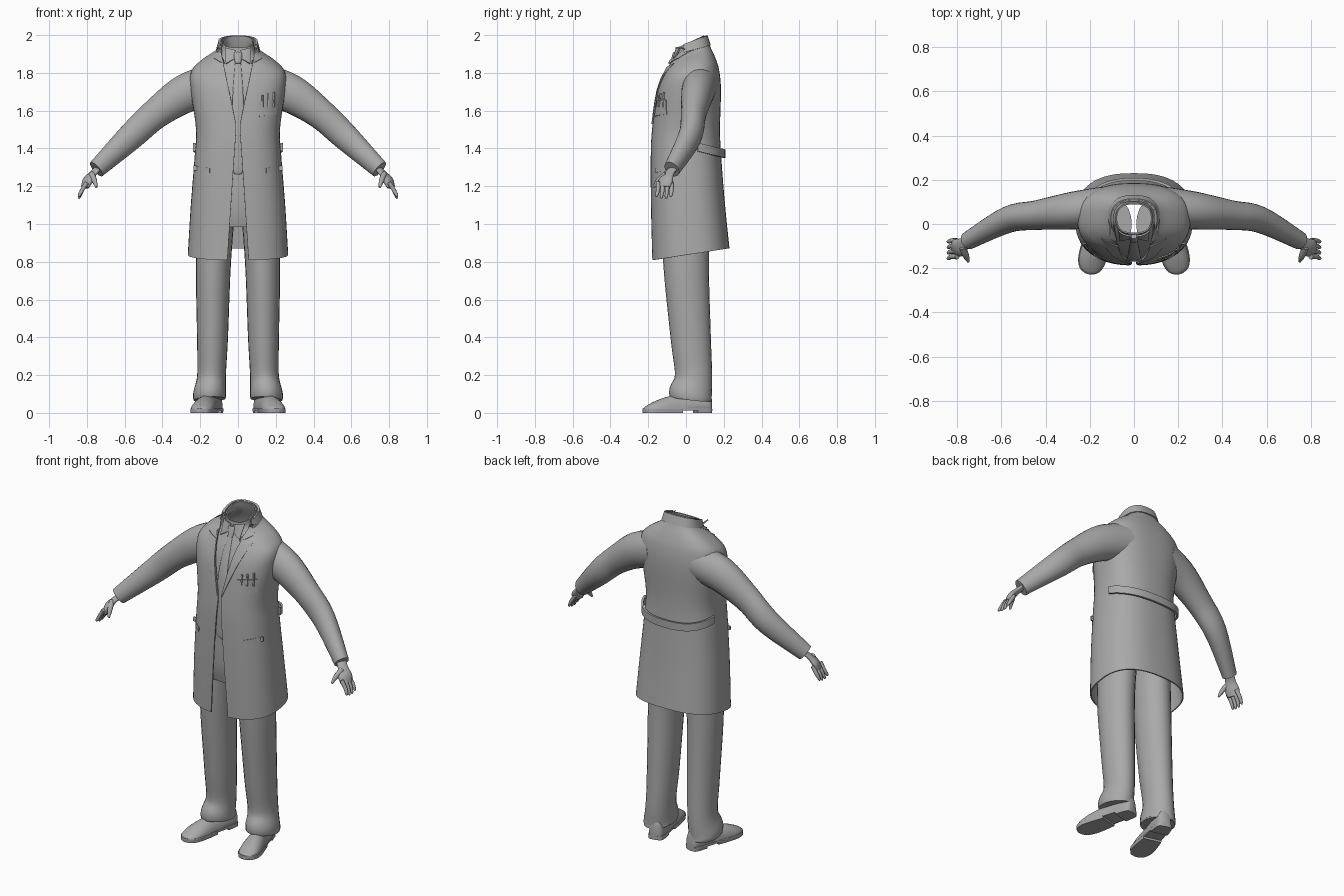
import bpy, bmesh, math
from mathutils import Vector
from mathutils.bvhtree import BVHTree

cube = bpy.data.objects.get("Cube")
if cube:
    bpy.data.objects.remove(cube)

grey = bpy.data.materials.new("plain grey")
grey.use_nodes = True
tone = (0.4, 0.4, 0.4, 1)
grey.diffuse_color = tone
grey.node_tree.nodes["Principled BSDF"].inputs["Base Color"].default_value = tone

UP = Vector((0, 0, 1))
BACK = Vector((0, 1, 0))


def dense(rows, steps=5):
    """Smooth interpolation through the control rows."""
    out = []
    last = len(rows) - 1
    for i in range(last):
        before, start, end, after = (rows[max(i - 1, 0)], rows[i], rows[i + 1], rows[min(i + 2, last)])
        for s in range(steps):
            t = s / steps
            out.append([b + t / 2 * (c - a + t * (2 * a - 5 * b + 4 * c - d + t * (3 * (b - c) + d - a)))
                        for a, b, c, d in zip(before, start, end, after)])
    return out + [list(rows[-1])]


def skin(name, rings, closed=False, mirror=True, thick=0):
    """Skin equal-length rings with quads; closed rings are capped."""
    bm = bmesh.new()
    loops = [[bm.verts.new(point) for point in ring] for ring in rings]
    count = len(loops[0])
    for low, high in zip(loops, loops[1:]):
        for j in range(count if closed else count - 1):
            k = (j + 1) % count
            bm.faces.new((low[j], low[k], high[k], high[j]))
    if closed:
        bm.faces.new(loops[0])
        bm.faces.new(loops[-1])
        bmesh.ops.recalc_face_normals(bm, faces=bm.faces)
    for face in bm.faces:
        face.smooth = True
    mesh = bpy.data.meshes.new(name)
    bm.to_mesh(mesh)
    bm.free()
    mesh.materials.append(grey)
    part = bpy.data.objects.new(name, mesh)
    bpy.context.collection.objects.link(part)
    if mirror:
        part.modifiers.new("mirror", 'MIRROR')
    if thick:
        part.modifiers.new("thickness", 'SOLIDIFY').thickness = thick
    part.modifiers.new("crisp edges", 'EDGE_SPLIT').split_angle = math.radians(45)
    return part


def body_tilt(z):
    """How much higher the back of a garment sits than its front."""
    return (z - 1.4) ** 2 / 5


def coat_gap(z):
    """Half width of the coat opening: flared hem, closed waist, open neck."""
    return .01 + max(.07 * (1.5 - z), .2 * (z - 1.53))


def no_gap(z):
    return 0


def shell(name, rows, gap=no_gap, tilt=body_tilt, start=0, thick=.007, count=28):
    """Mirrored garment layer; rows are height, half width, centre y, half depth."""
    rings = []
    for z, width, y, depth in dense(rows):
        first = max(start, math.asin(min(1, gap(z) / width) ** 1.25))
        ring = []
        for j in range(count + 1):
            angle = first + (math.pi - first) * j / count
            side = max(0, math.sin(angle)) ** .8 if j < count else 0
            back = -math.copysign(abs(math.cos(angle)) ** .8, math.cos(angle))
            ring.append(Vector((width * side, y + depth * back, z + tilt(z) * back / 2)))
        rings.append(ring)
    return skin(name, rings, thick=thick)


def tube(name, points, aspect=1, ref=UP, count=24, mirror=True, reshape=Vector):
    """Oval tube along points of x, y, z, radius; aspect stretches it upright."""
    path = dense(points)
    rings = []
    for i, (x, y, z, radius) in enumerate(path):
        ahead, behind = path[min(i + 1, len(path) - 1)], path[max(i - 1, 0)]
        along = Vector(ahead[:3]) - Vector(behind[:3])
        side = along.cross(ref).normalized()
        upright = side.cross(along).normalized() * aspect
        turns = [math.tau * j / count for j in range(count)]
        rings.append([reshape(Vector((x, y, z)) + radius * (side * math.cos(a) + upright * math.sin(a)))
                      for a in turns])
    return skin(name, rings, closed=True, mirror=mirror)


def surface(part):
    bpy.context.view_layer.update()
    return BVHTree.FromObject(part, bpy.context.evaluated_depsgraph_get())


def front(tree, x, z):
    """Front y of a garment at the given place."""
    hit = tree.ray_cast(Vector((x, -1, z)), BACK)[0]
    if hit is None or hit.y > .06:
        hit = tree.find_nearest(Vector((x, -.1, z)))[0]
    return hit.y


def plate(name, tree, rows, mirror=True, lift=.006, count=5):
    """Thin panel laid on a garment; each row runs from x, z to x, z."""
    rings = []
    for inner, outer in rows:
        places = [Vector(inner).lerp(Vector(outer), j / count) for j in range(count + 1)]
        rings.append([Vector((x, front(tree, x, z) - lift, z)) for x, z in places])
    return skin(name, rings, mirror=mirror, thick=.008)


# Long coat, open at the front
coat_rows = [(.84, .266, .025, .205), (1.1, .25, .01, .196), (1.35, .23, 0, .187),
             (1.5, .222, 0, .18), (1.7, .25, .015, .17), (1.8, .25, .025, .15),
             (1.86, .2, .03, .125), (1.92, .11, .03, .095), (1.966, .098, .025, .083)]
coat = surface(shell("coat", coat_rows, gap=coat_gap))

# Lapels with a notch, and the folded collar
lapel = []
collar = []
for t in (0, .2, .4, .6, .8, 1):
    z = 1.53 + .3 * t
    lapel.append(((coat_gap(z) + .003, z), (.017 + .13 * t, z + .02 * t)))
    z = 1.85 + .05 * t
    collar.append(((coat_gap(z) + .003, z), (.13 - .02 * t, z + .03)))
plate("lapel", coat, lapel)
plate("collar_front", coat, collar)
shell("collar_back", [(z, width + .006, y, depth + .006) for z, width, y, depth in coat_rows[-2:]], start=1.2)

# Pockets, and the pens in the breast pocket
plate("breast_pocket", coat, [((.107, z), (.206, z + .01)) for z in (1.57, 1.65)], mirror=False)
plate("hip_pocket_flap", coat, [((.15, z), (.235, z + .015)) for z in (1.27, 1.295)], lift=.004)
for x in (.13, .16, .19):
    y = front(coat, x, 1.64) - .006
    tube("pen", [(x, y, 1.62, .005), (x, y + .006, 1.65 + x / 4, .005)], ref=BACK, count=8, mirror=False)

# Sagging half belt across the back
shell("back_belt", [(z, .243, 0, .208) for z in (1.4, 1.445)], tilt=lambda z: -.1, start=1.8, thick=.012)

# Sleeves
tube("sleeve", [(.13, .08, 1.74, .09), (.28, .06, 1.69, .085), (.44, .04, 1.58, .067),
                (.57, .02, 1.46, .06), (.75, -.075, 1.29, .041)], aspect=1.2)

# Hands
tube("palm", [(.735, -.065, 1.3, .028), (.77, -.09, 1.265, .03), (.795, -.107, 1.23, .042),
              (.81, -.115, 1.195, .034)], aspect=.5)
for k in range(4):
    y = .024 * k - .148
    tip = 1.13 + .008 * abs(k - 1.5)
    tube("finger", [(.8, y, 1.22, .012), (.825, y, 1.18, .011), (.84, y * 1.05, tip + .01, .008),
                    (.842, y * 1.05, tip, .003)], count=10)
tube("thumb", [(.775, -.105, 1.265, .016), (.76, -.145, 1.23, .014), (.75, -.17, 1.195, .006)], count=10)

# Shirt, its collar points and the necktie
shirt = surface(shell("shirt", [(z, width * .85, y, depth * .85) for z, width, y, depth in coat_rows[2:]]))
plate("shirt_collar", shirt, [((.02, 1.875), (.065, 1.85)), ((.01, 1.92), (.07, 1.935))], lift=.012)


def tie_part(name, profile, aspect):
    tube(name, [(0, front(shirt, 0, z) - .007, z, radius) for z, radius in profile],
         aspect=aspect, ref=BACK, mirror=False)


tie_part("tie_knot", [(1.91, .02), (1.89, .024), (1.85, .014)], .6)
tie_part("tie", [(1.87, .013), (1.7, .027), (1.5, .034), (1.3, .036), (1.26, .005)], .25)


# Trousers, with hems dropping to the back
def hem(p):
    return p - UP * .3 * (p.y - .03) * max(0, 1 - 5 * p.z)


shell("trouser_hips", [(1, .19, 0, .13), (1.1, .21, 0, .15), (1.3, .208, 0, .155)])
shell("waistband", [(z, .21, 0, .16) for z in (1.26, 1.3)])
tube("trouser_leg", [(.11, 0, 1.14, .1), (.13, 0, .8, .093), (.135, .025, .4, .082), (.14, .04, .2, .076),
                     (.15, .025, .1, .087), (.15, .025, .07, .085)], aspect=1.3, ref=BACK, reshape=hem)

# Shoes: rounded uppers that get lower to the toe, flat soles and heels
foot = [(.15 - y / 4, y, .02, radius) for y, radius in (
    (.135, .012), (.12, .04), (.05, .049), (-.03, .052), (-.11, .06), (-.17, .058), (-.21, .04), (-.227, .008))]
sole = [(x, y, z, radius + .004) for x, y, z, radius in foot]


def upper(p):
    return Vector((p.x, p.y, max(.018, .02 + (p.z - .02) * (1.7 + 6 * p.y))))


def slab(low, high):
    return lambda p: Vector((p.x, p.y, min(max(p.z, low), high)))


tube("shoe_upper", foot, reshape=upper)
tube("shoe_sole", sole, aspect=3, reshape=slab(.012, .024))
tube("sole_front", sole[3:], aspect=3, reshape=slab(0, .02))
tube("shoe_heel", sole[:3], aspect=3, reshape=slab(0, .02))
